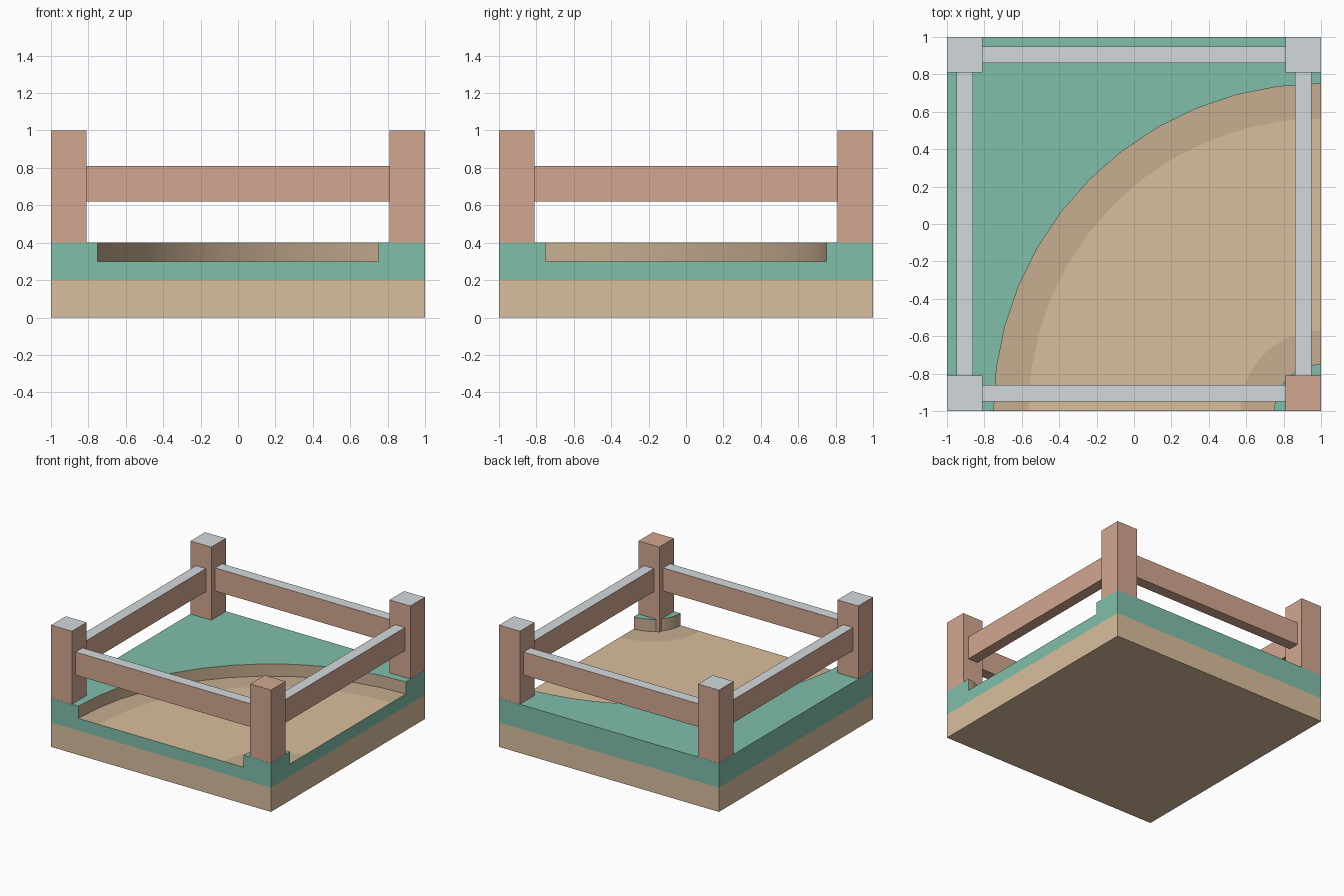
import bpy, bmesh, math

if "Cube" in bpy.data.objects:
    bpy.data.objects.remove(bpy.data.objects["Cube"])

# Materials
def mat(name, r, g, b):
    m = bpy.data.materials.new(name)
    m.diffuse_color = (r, g, b, 1)
    m.use_nodes = True
    m.node_tree.nodes["Principled BSDF"].inputs["Base Color"].default_value = m.diffuse_color
    return m

DIRT, GRASS, WOOD, PALE, SHADE = range(5)
MATS = [mat("dirt", .70, .52, .34), mat("grass", .22, .52, .41),
        mat("wood", .65, .39, .28), mat("pale_top", .65, .70, .72),
        mat("dark_dirt", .57, .42, .28)]

def finish(bm, name):
    bmesh.ops.remove_doubles(bm, verts=bm.verts, dist=1e-5)
    me = bpy.data.meshes.new(name)
    bm.to_mesh(me)
    bm.free()
    for m in MATS:
        me.materials.append(m)
    ob = bpy.data.objects.new(name, me)
    bpy.context.collection.objects.link(ob)
    return ob

def face(bm, pts, m):
    f = bm.faces.new([bm.verts.new(p) for p in pts])
    f.material_index = m

def flat(bm, pts, z, m):
    face(bm, [(x, y, z) for x, y in pts], m)

def strip(bm, pts, z0, z1, m):
    for (a, b), (c, d) in zip(pts, pts[1:]):
        face(bm, [(a, b, z0), (c, d, z0), (c, d, z1), (a, b, z1)], m)

def arc(r, n=12):
    # quarter circle around the front right corner
    return [(1 - r * math.cos(i * math.pi / 2 / n), -1 + r * math.sin(i * math.pi / 2 / n))
            for i in range(n + 1)]

# Ground tile with a sunken curved path
bm = bmesh.new()
square = [(-1, -1), (1, -1), (1, 1), (-1, 1)]
flat(bm, square[::-1], 0, DIRT)
strip(bm, square + square[:1], 0, .2, DIRT)
strip(bm, square + square[:1], .2, .3, GRASS)

# Raised grass outside the bend and in its inner corner
outer, inner = arc(1.75), arc(.25)
for bank, corners in ((outer, [(1, 1), (-1, 1), (-1, -1)]), (inner[::-1], [(1, -1)])):
    flat(bm, bank + corners, .4, GRASS)
    strip(bm, bank, .3, .4, SHADE)
    strip(bm, [bank[-1]] + corners + [bank[0]], .3, .4, GRASS)

# Path floor with darker edge bands
radii = [.25, .43, 1.565, 1.75]
for r0, r1, m in zip(radii, radii[1:], (SHADE, DIRT, SHADE)):
    a, b = arc(r0), arc(r1)
    for i in range(12):
        flat(bm, [a[i], a[i + 1], b[i + 1], b[i]], .3, m)
ground = finish(bm, "ground_tile")
bpy.context.view_layer.objects.active = ground
ground.select_set(True)
bpy.ops.object.shade_smooth_by_angle(angle=math.radians(30))
ground.select_set(False)

# Fence
def box(name, x0, x1, y0, y1, z0, z1, top):
    bm = bmesh.new()
    x0, x1 = sorted((x0, x1))
    y0, y1 = sorted((y0, y1))
    p = [(x0, y0), (x1, y0), (x1, y1), (x0, y1)]
    flat(bm, p[::-1], z0, WOOD)
    strip(bm, p + p[:1], z0, z1, WOOD)
    flat(bm, p, z1, top)
    return finish(bm, name)

# Corner posts reach down through the tile, a hair inside its sides
for sy, fb in ((-1, "front"), (1, "back")):
    for sx, lr in ((-1, "left"), (1, "right")):
        top = WOOD if (sx, sy) == (1, -1) else PALE
        box(f"{fb}_{lr}_post", sx * .81, sx * .999, sy * .81, sy * .999, .001, 1, top)

# Rails between the posts
for s, fb, lr in ((-1, "front", "left"), (1, "back", "right")):
    box(f"{fb}_rail", -.81, .81, s * .86, s * .95, .62, .81, PALE)
    box(f"{lr}_rail", s * .86, s * .95, -.81, .81, .62, .81, PALE)
